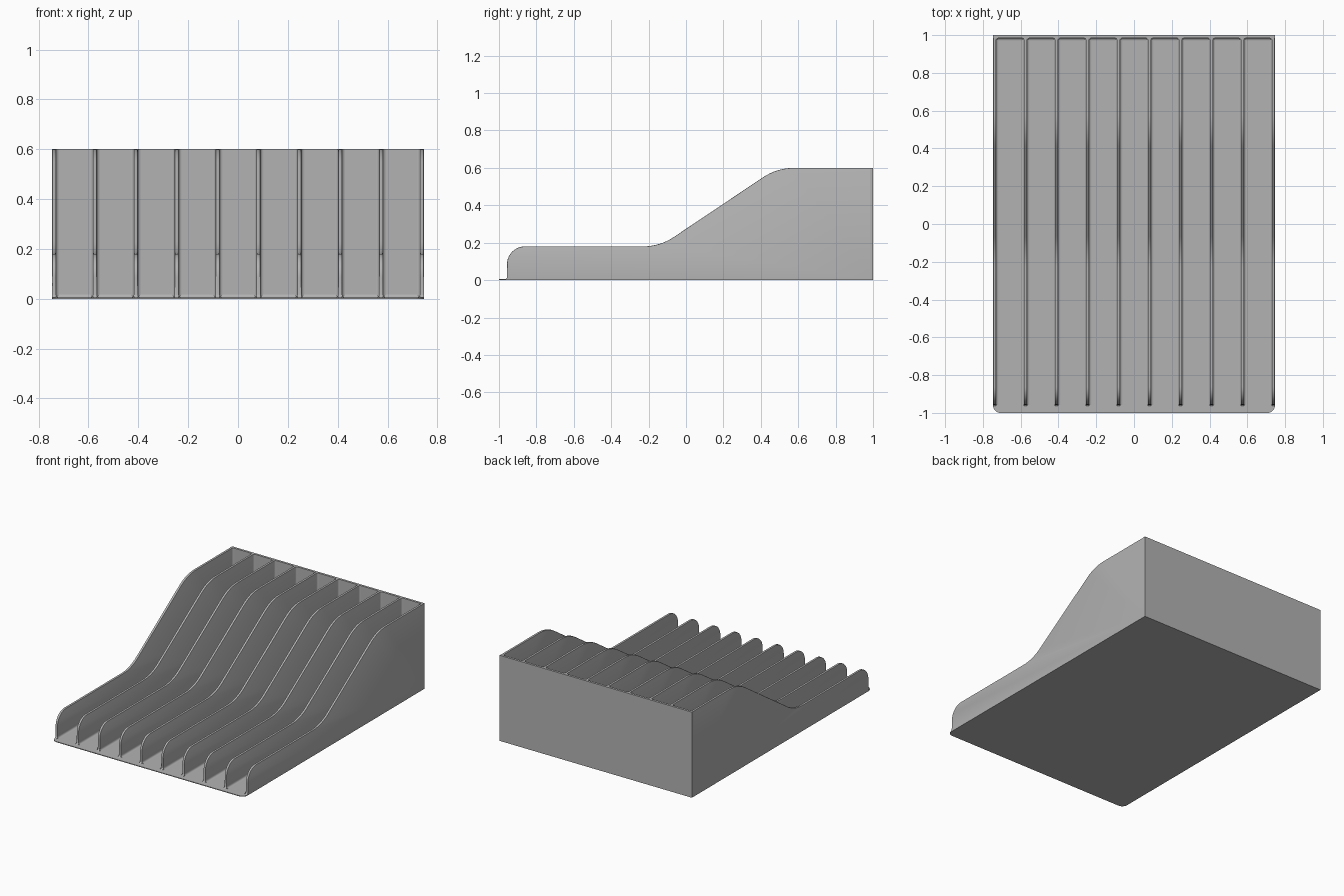
import bpy, bmesh, math
from mathutils import Vector

if "Cube" in bpy.data.objects:
    bpy.data.objects.remove(bpy.data.objects["Cube"])

HALF_W, BASE, WALL, R = 0.746, 0.005, 0.016, 0.012
PITCH = (2 * HALF_W - WALL) / 9

grey = bpy.data.materials.new("light grey")
grey.diffuse_color = (0.45, 0.45, 0.45, 1)
grey.use_nodes = True
grey.node_tree.nodes["Principled BSDF"].inputs["Base Color"].default_value = grey.diffuse_color


def arc(cx, cy, r, a0, a1, n):
    """Points on an arc, angles in degrees."""
    return [(cx + r * math.cos(math.radians(a0 + (a1 - a0) * i / n)),
             cy + r * math.sin(math.radians(a0 + (a1 - a0) * i / n))) for i in range(n + 1)]


def prism(name, points, place, lo, hi, soften=None):
    """Extrude a 2D profile from lo to hi; place(u, v, w) gives the 3D point."""
    bm = bmesh.new()
    verts = [bm.verts.new(place(u, v, lo)) for u, v in points]
    face = bm.faces.new(verts)
    ext = bmesh.ops.extrude_face_region(bm, geom=[face])
    shift = Vector(place(0, 0, hi)) - Vector(place(0, 0, lo))
    bmesh.ops.translate(bm, vec=shift, verts=[g for g in ext["geom"] if isinstance(g, bmesh.types.BMVert)])
    bmesh.ops.recalc_face_normals(bm, faces=bm.faces)
    if soften:
        edges = [e for e in bm.edges if soften(e)]
        bmesh.ops.bevel(bm, geom=edges, offset=0.003, segments=2, profile=0.5, affect='EDGES')
    mesh = bpy.data.meshes.new(name)
    bm.to_mesh(mesh)
    bm.free()
    mesh.materials.append(grey)
    obj = bpy.data.objects.new(name, mesh)
    bpy.context.collection.objects.link(obj)
    bpy.ops.object.select_all(action='DESELECT')
    obj.select_set(True)
    bpy.context.view_layer.objects.active = obj
    bpy.ops.object.shade_smooth_by_angle(angle=math.radians(30))
    return obj


along_x = lambda u, v, w: (w, u, v)
along_y = lambda u, v, w: (u, w, v)
along_z = lambda u, v, w: (u, v, w)

# Floor plate with rounded front corners
c = 0.04
plate = [(HALF_W, 1), (-HALF_W, 1)]
plate += arc(-HALF_W + c, -1 + c, c, 180, 270, 8) + arc(HALF_W - c, -1 + c, c, 270, 360, 8)
prism("floor_plate", plate, along_z, 0, BASE)

# Back wall
prism("back_wall", [(-HALF_W, 0), (HALF_W, 0), (HALF_W, 0.6), (-HALF_W, 0.6)],
      along_y, 1 - WALL, 1)

# Divider outline: low front, smooth ramp, high back
slope = math.degrees(math.atan(0.67))
big = 0.30
t = big * math.tan(math.radians(slope / 2))
low_y, high_y = -0.14, -0.14 + 0.42 / 0.67
outline = [(1, 0), (-0.957 - R, 0)]
outline += arc(-0.957 - R, BASE + R, R, 270, 360, 4)
outline += arc(-0.957 + 0.095, 0.18 - 0.095, 0.095, 180, 90, 10)
outline += arc(low_y - t, 0.18 + big, big, 270, 270 + slope, 8)
outline += arc(high_y + t, 0.6 - big, big, 90 + slope, 90, 8)
outline += [(1, 0.6)]


def rim_edge(e):
    a, b = e.verts
    same_side = abs(a.co.x - b.co.x) < 1e-6
    return same_side and min(a.co.z, b.co.z) > BASE + R - 1e-5 and min(a.co.y, b.co.y) < 0.99


# Concave fillet cross-section in the first quadrant
fillet = [(0, 0)] + arc(R, R, R, 270, 180, 4)

for i in range(10):
    x = -HALF_W + WALL / 2 + i * PITCH
    prism(f"divider_{i + 1}", outline, along_x, x - WALL / 2, x + WALL / 2, rim_edge)
    for s in (-1, 1):
        if abs(x + s * WALL) > HALF_W:
            continue
        # Floor fillets beside the divider and upright fillets in the back corners
        side = x + s * WALL / 2
        prism(f"floor_fillet_{i + 1}", [(side + s * u, BASE + v) for u, v in fillet],
              along_y, -0.957, 1 - WALL)
        prism(f"corner_fillet_{i + 1}", [(side + s * u, 1 - WALL - v) for u, v in fillet],
              along_z, BASE, 0.6)

# Fillet along the foot of the back wall
prism("back_foot_fillet", [(1 - WALL - u, BASE + v) for u, v in fillet],
      along_x, -HALF_W + WALL, HALF_W - WALL)
